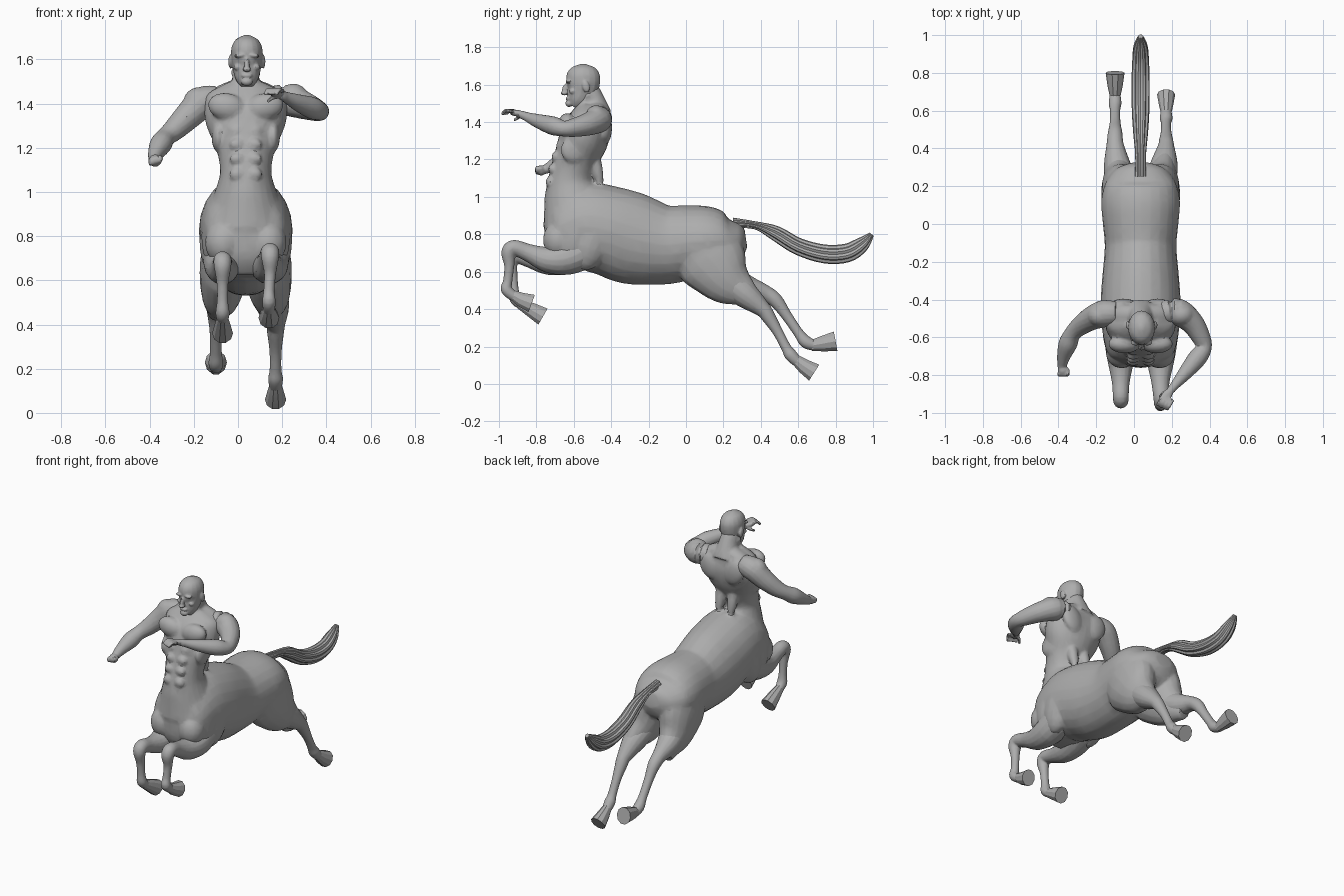
import bpy, bmesh, math
from mathutils import Vector, Matrix, Euler

old = bpy.data.objects.get("Cube")
if old:
    bpy.data.objects.remove(old, do_unlink=True)

MID = 0.035          # x of the body's centre line
GREY = (0.42, 0.42, 0.42, 1)
skin = bpy.data.materials.new("stone_grey")
skin.use_nodes = True
skin.diffuse_color = GREY
skin.node_tree.nodes["Principled BSDF"].inputs["Base Color"].default_value = GREY


def smooth_path(secs, steps):
    """Catmull-Rom through sections (x, y, z, side radius, other radius)."""
    p = [Vector(s) for s in secs]
    out = []
    for i in range(len(p) - 1):
        a, b, c, d = p[max(i - 1, 0)], p[i], p[i + 1], p[min(i + 2, len(p) - 1)]
        for k in range(steps):
            t = k / steps
            out.append(0.5 * (2 * b + (c - a) * t + (2 * a - 5 * b + 4 * c - d) * t * t
                              + (3 * b - a - 3 * c + d) * t ** 3))
    return out + [p[-1]]


def loft(bm, secs, n=16, steps=4, grooves=0):
    """Closed tube of elliptical rings along a path."""
    path = smooth_path(secs, steps)
    rings = []
    for i, s in enumerate(path):
        tan = (path[min(i + 1, len(path) - 1)].xyz - path[max(i - 1, 0)].xyz).normalized()
        side = Vector((1, 0, 0))
        side = (side - tan * side.dot(tan)).normalized()
        up = tan.cross(side)
        ring = []
        for k in range(n):
            a = 2 * math.pi * k / n
            g = 1 - (0.16 if grooves and k % grooves == 0 else 0)
            ring.append(bm.verts.new(s.xyz + side * math.cos(a) * max(s[3], .004) * g
                                     + up * math.sin(a) * max(s[4], .004) * g))
        rings.append(ring)
    faces = [bm.faces.new((r[k], r[(k + 1) % n], q[(k + 1) % n], q[k]))
             for r, q in zip(rings, rings[1:]) for k in range(n)]
    faces += [bm.faces.new(rings[0][::-1]), bm.faces.new(rings[-1])]
    bmesh.ops.recalc_face_normals(bm, faces=faces)


def tube(bm, pts, **kw):
    """Round loft from points (x, y, z, radius)."""
    loft(bm, [(*p, p[3]) for p in pts], **kw)


def blob(bm, pos, size, rot=(0, 0, 0)):
    """Ellipsoid muscle, rotation in degrees."""
    m = Matrix.LocRotScale(Vector(pos), Euler([math.radians(r) for r in rot]), Vector(size))
    bmesh.ops.create_uvsphere(bm, u_segments=16, v_segments=10, radius=1, matrix=m)


def pair(bm, dx, y, z, size, rot=(0, 0, 0)):
    """Mirrored ellipsoids about the centre line."""
    for s in (-1, 1):
        blob(bm, (MID + s * dx, y, z), size, (rot[0], s * rot[1], s * rot[2]))


def finish(name, bm, voxel=0, ratio=0.2, smooth=3, angle=28):
    """Make the object; optionally fuse its overlapping volumes into one skin."""
    me = bpy.data.meshes.new(name)
    bm.to_mesh(me)
    bm.free()
    me.materials.append(skin)
    ob = bpy.data.objects.new(name, me)
    bpy.context.collection.objects.link(ob)
    bpy.ops.object.select_all(action='DESELECT')
    ob.select_set(True)
    bpy.context.view_layer.objects.active = ob
    if voxel:
        m = ob.modifiers.new("fuse", 'REMESH')
        m.mode, m.voxel_size = 'VOXEL', voxel
        m = ob.modifiers.new("soften", 'SMOOTH')
        m.iterations = smooth
        m = ob.modifiers.new("facet", 'DECIMATE')
        m.ratio = ratio
        for m in list(ob.modifiers):
            bpy.ops.object.modifier_apply(modifier=m.name)
    bpy.ops.object.shade_smooth_by_angle(angle=math.radians(angle))
    return ob


# Body: horse barrel, human torso and haunches fused together
bm = bmesh.new()
loft(bm, [(MID, y, z, rx, rz) for y, z, rx, rz in (
    (-.74, .79, .09, .08), (-.68, .80, .175, .16), (-.55, .84, .205, .23),
    (-.42, .82, .212, .24), (-.28, .775, .203, .245), (-.12, .745, .19, .215),
    (0, .755, .2, .2), (.12, .765, .208, .185), (.22, .76, .185, .145),
    (.29, .775, .13, .09), (.32, .78, .06, .05))], n=24)
loft(bm, [(MID, y, z, rx, ry) for z, y, rx, ry in (
    (.62, -.62, .12, .08), (.70, -.61, .185, .145), (.82, -.58, .2, .183),
    (.92, -.59, .172, .173), (1.02, -.61, .133, .148), (1.10, -.615, .116, .12),
    (1.2, -.59, .135, .118), (1.3, -.55, .178, .132), (1.38, -.525, .188, .125),
    (1.44, -.51, .175, .1), (1.49, -.50, .09, .07))], n=24)
for s in (-1, 1):
    x = MID + s * .1
    loft(bm, [(x, .03, .77, .09, .14), (x, .13, .67, .108, .19),
              (x + s * .01, .22, .555, .095, .14), (x + s * .025, .31, .49, .06, .08),
              (x + s * .035, .36, .455, .04, .05)])
pair(bm, .085, -.635, 1.385, (.088, .05, .062), (0, -12, 0))      # chest muscles
for z, y, r in ((1.275, -.672, .038), (1.215, -.697, .035), (1.15, -.715, .034), (1.08, -.728, .04)):
    pair(bm, .04, y, z, (.034, .022, r * .78))                     # stomach muscles
pair(bm, .125, -.60, 1.25, (.03, .07, .07), (20, 0, 0))            # ribs
pair(bm, .09, -.43, 1.37, (.07, .035, .09), (0, 25, 0))            # shoulder blades
pair(bm, .045, -.49, 1.2, (.035, .035, .15), (14, 0, 0))           # lower back
pair(bm, .085, -.48, 1.455, (.10, .055, .04), (0, 22, 0))          # neck slopes
pair(bm, .10, -.68, .77, (.085, .085, .10))                        # horse breast
pair(bm, .13, -.50, .78, (.08, .11, .18), (-20, 0, 0))             # horse shoulders
loft(bm, [(MID, -.46, 1.42, .09, .07), (MID, -.50, 1.50, .064, .072),
          (MID, -.535, 1.58, .055, .065)])                         # neck
for s in (-1, 1):                                                  # neck cords
    tube(bm, [(MID + s * .02, -.60, 1.445, .012), (MID + s * .055, -.52, 1.55, .016)])
finish("body", bm, .009, .14)

# Head
bm = bmesh.new()
HX = .04
loft(bm, [(HX, y, z, rx, ry) for z, y, rx, ry in (
    (1.485, -.605, .03, .03), (1.515, -.585, .052, .055), (1.56, -.56, .064, .08),
    (1.61, -.55, .071, .09), (1.655, -.55, .069, .088), (1.69, -.55, .05, .064),
    (1.71, -.55, .012, .015))])
blob(bm, (HX, -.625, 1.50), (.027, .02, .02))                      # chin
blob(bm, (HX, -.628, 1.527), (.026, .016, .011))                   # lips
blob(bm, (HX, -.645, 1.575), (.012, .018, .035), (-18, 0, 0))      # nose bridge
blob(bm, (HX, -.65, 1.555), (.019, .02, .012))                     # nose tip
for s in (-1, 1):
    blob(bm, (HX + s * .03, -.627, 1.618), (.028, .017, .01), (0, s * 8, 0))   # brow
    blob(bm, (HX + s * .029, -.617, 1.597), (.013, .012, .008))                # eye
    blob(bm, (HX + s * .04, -.605, 1.565), (.02, .02, .016))                   # cheek
    blob(bm, (HX + s * .073, -.535, 1.59), (.011, .02, .033), (15, 0, 0))      # ear
finish("head", bm, .005, .22, 2)

# Left arm, bent across the front, with an open hand
bm = bmesh.new()
tube(bm, [(.15, -.47, 1.42, .06), (.23, -.465, 1.415, .072), (.305, -.52, 1.39, .062),
          (.355, -.60, 1.37, .05), (.37, -.655, 1.365, .042), (.335, -.71, 1.38, .05),
          (.27, -.79, 1.405, .038), (.215, -.855, 1.43, .024), (.195, -.88, 1.44, .022)])
blob(bm, (.25, -.48, 1.425), (.07, .06, .065))
blob(bm, (.175, -.905, 1.448), (.026, .042, .017), (0, 0, -38))
for i in range(4):
    x, y = .135 + i * .017, -.925 - i * .008
    tube(bm, [(x + .02, y + .02, 1.455, .01), (x, y - .015, 1.462, .010),
              (x - .012, y - .035, 1.44, .008)], n=8)
tube(bm, [(.19, -.89, 1.435, .011), (.155, -.895, 1.425, .010), (.135, -.92, 1.41, .008)], n=8)
finish("left_arm", bm, .006, .2, 2)

# Right arm, reaching down and forward, with a fist
bm = bmesh.new()
tube(bm, [(-.09, -.47, 1.42, .06), (-.16, -.475, 1.405, .072), (-.225, -.50, 1.345, .063),
          (-.285, -.54, 1.285, .052), (-.325, -.58, 1.25, .044), (-.35, -.635, 1.215, .05),
          (-.372, -.70, 1.175, .036), (-.38, -.745, 1.15, .026), (-.38, -.76, 1.145, .024)])
blob(bm, (-.18, -.485, 1.405), (.068, .06, .07), (0, 30, 0))
blob(bm, (-.375, -.775, 1.142), (.03, .027, .028))
for i in range(4):
    blob(bm, (-.397 + i * .015, -.795, 1.137 + i * .004), (.009, .014, .02))
blob(bm, (-.35, -.785, 1.15), (.011, .024, .012))
finish("right_arm", bm, .006, .2, 2)


def leg(name, x, pts, hoof):
    """Leg along (x offset, y, z, radius) points, plus a flat-soled hoof."""
    bm = bmesh.new()
    tube(bm, [(x + dx, y, z, r) for dx, y, z, r in pts])
    finish(name, bm, .006, .2, 2)
    bm = bmesh.new()
    loft(bm, [(x, y, z, r, r * 1.1) for y, z, r in hoof], n=10, steps=1)
    finish(name.replace("leg", "hoof"), bm)


# Front legs, folded at the knee
leg("left_front_leg", .14,
    [(-.01, -.55, .71, .10), (0, -.64, .67, .088), (0, -.74, .665, .07), (0, -.84, .70, .048),
     (.005, -.92, .728, .042), (.005, -.948, .70, .040), (.005, -.945, .63, .027),
     (0, -.953, .55, .025), (0, -.96, .505, .031), (0, -.92, .468, .027), (0, -.895, .46, .025)],
    [(-.925, .475, .026), (-.885, .452, .036), (-.825, .43, .047)])
leg("right_front_leg", -.07,
    [(.01, -.55, .71, .10), (0, -.64, .67, .085), (0, -.74, .65, .067), (0, -.84, .67, .047),
     (0, -.915, .69, .042), (0, -.938, .66, .039), (0, -.928, .59, .027), (0, -.92, .51, .025),
     (0, -.912, .455, .032), (0, -.88, .425, .027), (0, -.86, .415, .025)],
    [(-.89, .43, .026), (-.835, .40, .036), (-.765, .36, .047)])

# Hind legs, stretched back
leg("left_hind_leg", .17,
    [(-.03, .22, .555, .085), (-.01, .32, .475, .072), (0, .41, .40, .044), (0, .44, .36, .038),
     (0, .49, .28, .028), (0, .535, .195, .027), (0, .56, .155, .034), (0, .60, .115, .028),
     (0, .62, .105, .026)],
    [(.585, .13, .027), (.63, .095, .038), (.685, .06, .048)])
leg("right_hind_leg", -.10,
    [(.03, .22, .56, .085), (.01, .32, .515, .07), (0, .42, .485, .046), (0, .48, .445, .039),
     (0, .535, .37, .029), (0, .60, .275, .027), (0, .64, .225, .034), (0, .69, .205, .028),
     (0, .71, .205, .026)],
    [(.67, .205, .027), (.73, .215, .04), (.80, .228, .05)])

# Tail with combed strands
bm = bmesh.new()
loft(bm, [(MID, y, z, rx, rz) for y, z, rx, rz in (
    (.25, .86, .03, .03), (.37, .848, .03, .022), (.48, .805, .04, .042), (.60, .735, .048, .047),
    (.74, .695, .05, .052), (.86, .70, .046, .052), (.94, .745, .038, .042),
    (.993, .80, .014, .014))], n=24, grooves=3)
finish("tail", bm, angle=20)
